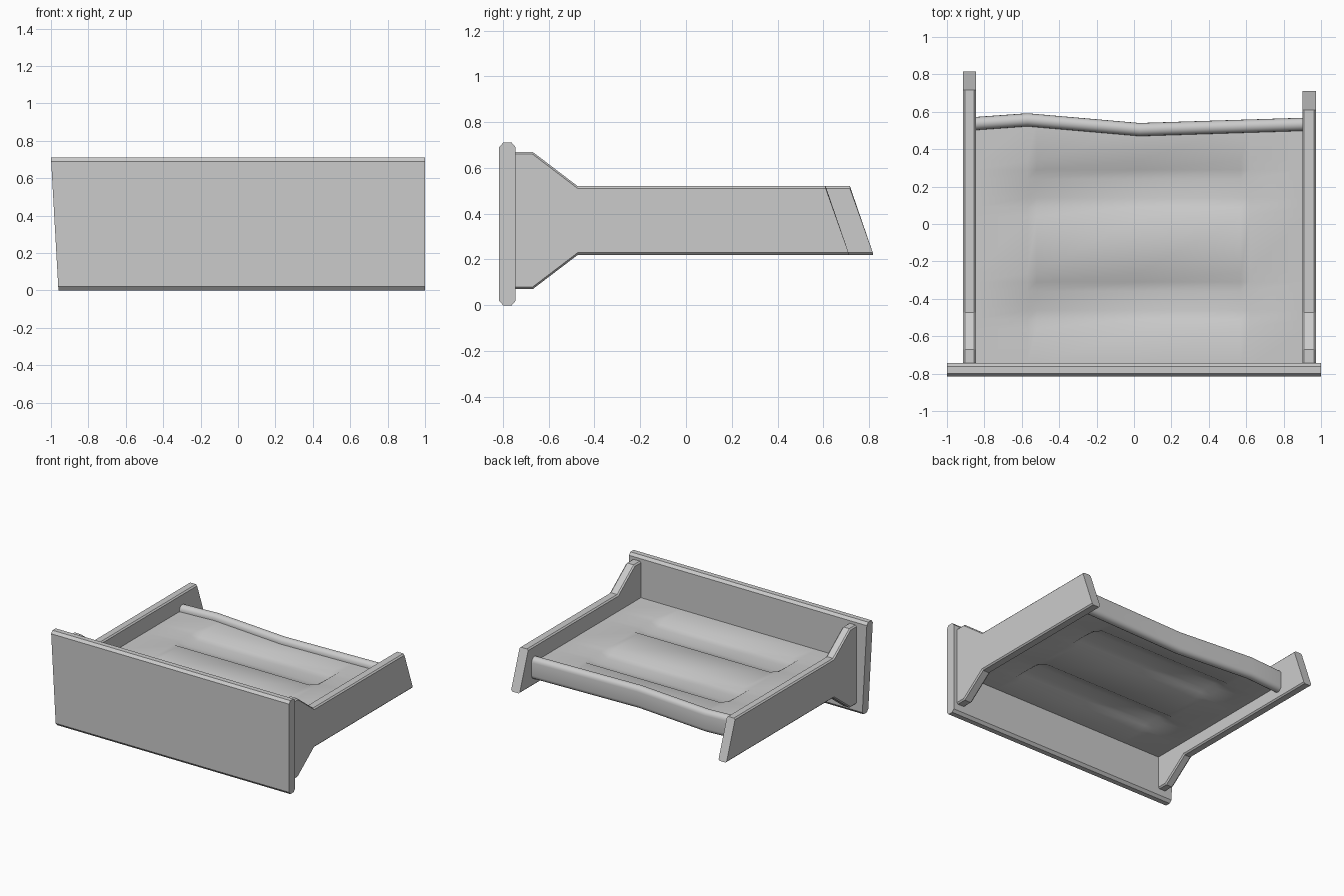
import bpy, bmesh, math

cube = bpy.data.objects.get("Cube")
if cube:
    bpy.data.objects.remove(cube, do_unlink=True)

grey = bpy.data.materials.new("light_grey_plastic")
grey.use_nodes = True
grey.diffuse_color = (0.6, 0.6, 0.6, 1)
grey.node_tree.nodes["Principled BSDF"].inputs["Base Color"].default_value = (0.6, 0.6, 0.6, 1)


def add_object(name, bm, smooth=None):
    mesh = bpy.data.meshes.new(name)
    bm.to_mesh(mesh)
    bm.free()
    mesh.materials.append(grey)
    ob = bpy.data.objects.new(name, mesh)
    bpy.context.collection.objects.link(ob)
    if smooth:
        bpy.ops.object.select_all(action="DESELECT")
        ob.select_set(True)
        bpy.context.view_layer.objects.active = ob
        bpy.ops.object.shade_smooth_by_angle(angle=math.radians(smooth))


def loft(sections):
    """Join matching closed sections with quads and cap both ends."""
    bm = bmesh.new()
    rings = [[bm.verts.new(p) for p in s] for s in sections]
    n = len(rings[0])
    for a, b in zip(rings, rings[1:]):
        for i in range(n):
            j = (i + 1) % n
            bm.faces.new((a[i], a[j], b[j], b[i]))
    bm.faces.new(rings[0])
    bm.faces.new(rings[-1])
    bmesh.ops.recalc_face_normals(bm, faces=bm.faces)
    return bm


def lerp_table(table, t):
    """Interpolate a list of (position, value) pairs."""
    if t <= table[0][0]:
        return table[0][1]
    for (a, va), (b, vb) in zip(table, table[1:]):
        if t <= b:
            return va + (vb - va) * (t - a) / (b - a)
    return table[-1][1]


# Front panel: chamfered long edges, one slanted end
panel = [(-0.816, 0.02), (-0.799, 0), (-0.761, 0), (-0.744, 0.02),
         (-0.744, 0.69), (-0.761, 0.71), (-0.799, 0.71), (-0.816, 0.69)]
add_object("front_panel", loft([
    [(-0.96 - 0.04 * z / 0.71, y, z) for y, z in panel],
    [(1, y, z) for y, z in panel]]))


# Side rails: flared at the panel, slanted at the back, chamfered along the sides
def side_rail(name, x0, x1, end):
    middle, chamfer = 0.37, 0.01
    half = [(-0.75, 0.67), (-0.67, 0.67), (-0.473, 0.52)]
    outline = half + [(end - 0.1, 0.52), (end, 0.22)]
    outline += [(y, 2 * middle - z) for y, z in reversed(half)]
    sections = []
    for x, inset in ((x0, chamfer), (x0 + chamfer, 0),
                     (x1 - chamfer, 0), (x1, chamfer)):
        sections.append([(x, y, z - math.copysign(inset, z - middle))
                         for y, z in outline])
    add_object(name, loft(sections))


side_rail("right_rail", -0.913, -0.845, 0.816)
side_rail("left_rail", 0.9, 0.972, 0.71)

# Back lip: rounded bar along a gently bent line
back_line = [(-0.85, 0.537), (-0.57, 0.557), (0.03, 0.505), (0.905, 0.533)]
lip = []
for k in range(18):
    a = math.pi * (k % 9) / 8 + (math.pi if k > 8 else 0)
    lip.append((0.035 * math.cos(a),
                (0.305 if k > 8 else 0.402) + 0.035 * math.sin(a)))
add_object("back_lip", loft([[(x, y + dy, z) for dy, z in lip]
                             for x, y in back_line]), 40)

# Tray floor: a slab with two long shallow troughs pressed into both faces
across = [(-0.15, 0), (-0.1, 0.8), (-0.05, 0.95), (0, 1),
          (0.05, 0.95), (0.1, 0.8), (0.15, 0)]
along = [(-0.57, 0), (-0.52, 1), (0.03, 1), (0.57, 1), (0.62, 0)]
centres = (-0.41, 0.19)
xs = [-0.85] + [x for x, _ in along] + [0.905]
ys = [-0.75] + [c + dy for c in centres for dy, _ in across]

bm = bmesh.new()
for side in (1, -1):
    grid = []
    for x in xs:
        column = []
        for y in ys + [lerp_table(back_line, x)]:
            dip = sum(lerp_table(across, y - c) for c in centres)
            z = 0.357 + side * (0.038 - 0.036 * dip * lerp_table(along, x))
            column.append(bm.verts.new((x, y, z)))
        grid.append(column)
    for a, b in zip(grid, grid[1:]):
        for j in range(len(ys)):
            face = [a[j], b[j], b[j + 1], a[j + 1]]
            bm.faces.new(face[::side])
add_object("tray_floor", bm, 60)
